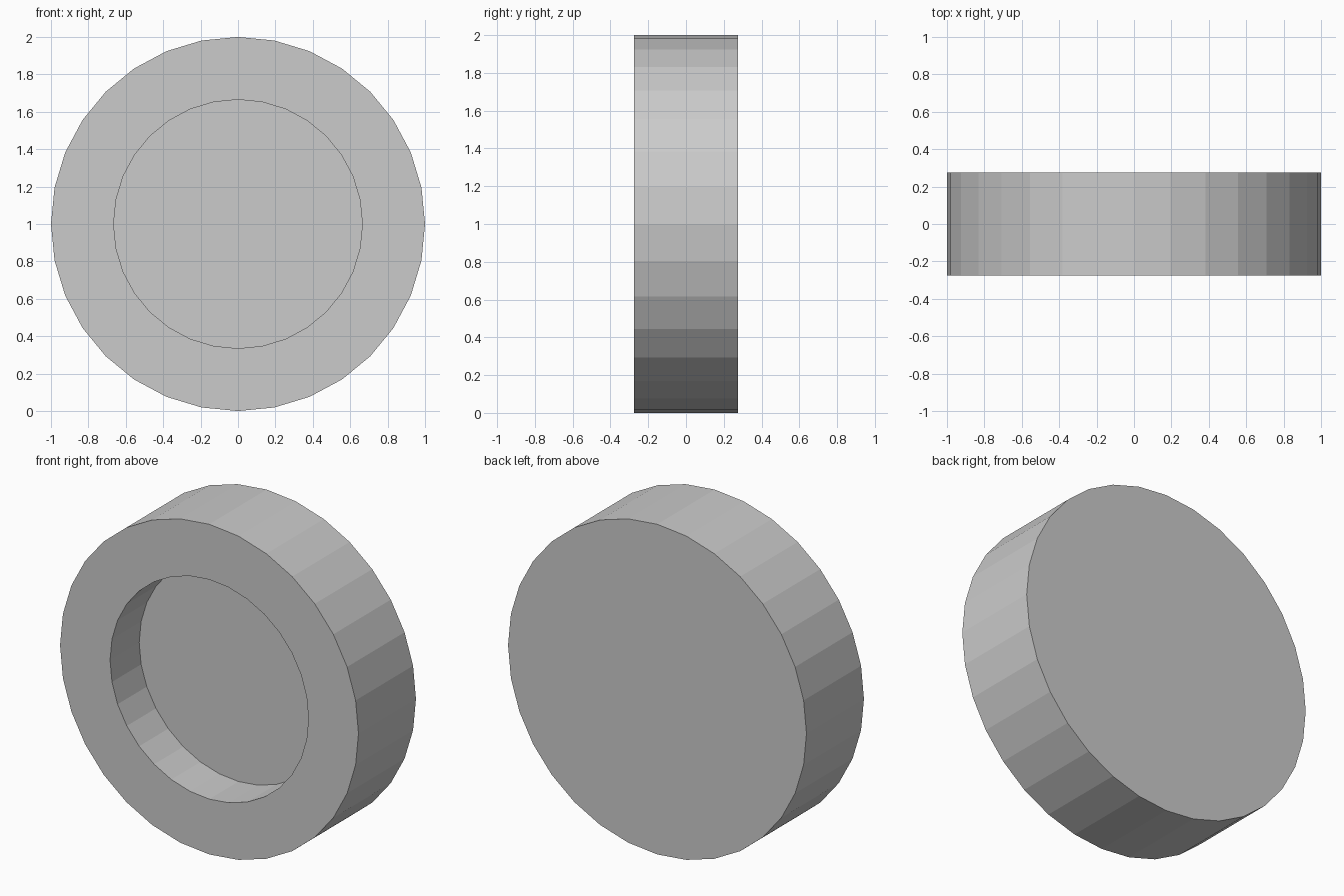
import bpy, bmesh, math

if "Cube" in bpy.data.objects:
    bpy.data.objects.remove(bpy.data.objects["Cube"])

SIDES = 32
# Profile of (radius, y): back rim, front rim, recess lip, recess floor
PROFILE = [(1.0, 0.275), (1.0, -0.275), (0.665, -0.275), (0.665, 0.004)]

bm = bmesh.new()


def ring(radius, y):
    step = 2 * math.pi / SIDES
    return [bm.verts.new((radius * math.sin(i * step), y, 1 + radius * math.cos(i * step)))
            for i in range(SIDES)]


# Side wall, front annulus and recess wall
rings = [ring(r, y) for r, y in PROFILE]
for a, b in zip(rings, rings[1:]):
    for i in range(SIDES):
        j = (i + 1) % SIDES
        bm.faces.new((a[i], a[j], b[j], b[i]))

# Flat back and recess floor
bm.faces.new(rings[0])
bm.faces.new(rings[-1])
bmesh.ops.recalc_face_normals(bm, faces=bm.faces)

mesh = bpy.data.meshes.new("recessed_disc")
bm.to_mesh(mesh)
bm.free()
bpy.context.collection.objects.link(bpy.data.objects.new("recessed_disc", mesh))
